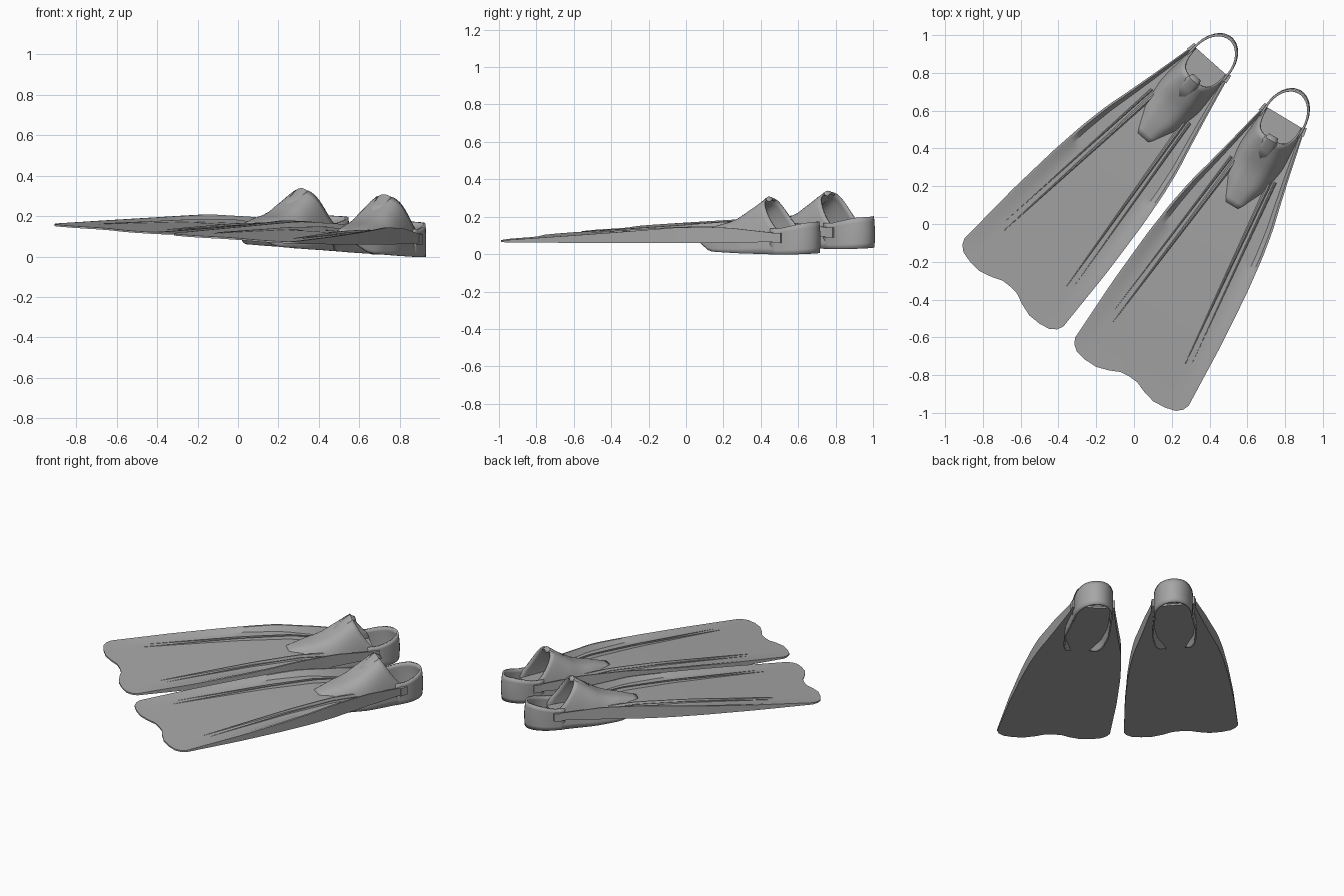
import bpy, bmesh, math
from mathutils import Vector

cube = bpy.data.objects.get("Cube")
if cube:
    bpy.data.objects.remove(cube, do_unlink=True)

# one rubber colour
rubber = bpy.data.materials.new("grey rubber")
rubber.use_nodes = True
grey = (0.38, 0.38, 0.38, 1)
rubber.diffuse_color = grey
rubber.node_tree.nodes["Principled BSDF"].inputs["Base Color"].default_value = grey


def table(*pairs):
    """Piecewise linear function through the given points."""
    def f(x):
        if x <= pairs[0][0]:
            return pairs[0][1]
        for (a, p), (b, q) in zip(pairs, pairs[1:]):
            if x <= b:
                return p + (q - p) * (x - a) / (b - a)
        return pairs[-1][1]
    return f


# Fin profiles against the distance s from the heel edge towards the tip
half_width = table((0, .125), (.25, .182), (.4, .218), (.55, .256), (.7, .283),
                   (.9, .308), (1.2, .333), (1.6, .352))
base = table((0, .09), (.6, .096), (1.6, .112))
rail = table((0, .135), (.28, .172), (.55, .18), (.88, .16), (1.14, .146), (1.6, .122))
skin = table((0, .102), (.2, .112), (.5, .145), (.8, .147), (1.2, .135), (1.6, .121))
tip = table((0, 1.598), (.15, 1.602), (.3, 1.625), (.5, 1.645), (.7, 1.642),
            (.86, 1.63), (.95, 1.605), (1, 1.57))
pocket_width = table((0, .113), (.25, .135), (.4, .12), (.54, .06))
pocket_base = table((0, .022), (.25, .032), (.45, .042), (.54, .095))
crown = table((.135, .315), (.2, .272), (.3, .212), (.36, .19), (.45, .17), (.54, .145))


def placer(origin, angle):
    """Map fin coordinates (along, across, up) to the leaning scene position."""
    c, k = math.cos(math.radians(angle)), math.sin(math.radians(angle))

    def place(s, u, z):
        x = origin[0] - s * c + u * k
        y = origin[1] - s * k - u * c
        return Vector((x, y, z - .06 * (.8 * x - .6 * y)))
    return place


def finish(name, bm, thickness=0, angle=35):
    bmesh.ops.recalc_face_normals(bm, faces=bm.faces)
    mesh = bpy.data.meshes.new(name)
    bm.to_mesh(mesh)
    bm.free()
    ob = bpy.data.objects.new(name, mesh)
    bpy.context.collection.objects.link(ob)
    mesh.materials.append(rubber)
    bpy.ops.object.select_all(action="DESELECT")
    ob.select_set(True)
    bpy.context.view_layer.objects.active = ob
    bpy.ops.object.shade_smooth_by_angle(angle=math.radians(angle))
    if thickness:
        mod = ob.modifiers.new("thickness", "SOLIDIFY")
        mod.thickness = thickness
        mod.offset = 0
    return ob


def grid(rows, closed=False):
    """Skin rows of points; closed rows form a tube with capped ends."""
    bm = bmesh.new()
    vs = [[bm.verts.new(p) for p in row] for row in rows]
    n = len(rows[0])
    for a, b in zip(vs, vs[1:]):
        for i in range(n if closed else n - 1):
            j = (i + 1) % n
            bm.faces.new((a[i], a[j], b[j], b[i]))
    if closed:
        for row in (vs[0], vs[-1]):
            for i in range(n // 2 - 1):
                bm.faces.new((row[i], row[i + 1], row[n - 2 - i], row[n - 1 - i]))
    return bm


def make_blade(side, place):
    half = [1, .955, .87, .7, .5, .3, .15]
    cols = [-t for t in half] + [0] + half[::-1]
    rows = []
    steps = 30
    for i in range(steps + 1):
        top, bottom = [], []
        for t in cols:
            s = tip(abs(t)) * i / steps
            u = t * half_width(s)
            # raised rails slope inwards to the thin skin
            z = rail(s) if abs(t) > .9 else skin(s)
            top.append(place(s, u, z))
            bottom.append(place(s, u, base(s)))
        rows.append(top + bottom[::-1])
    finish(side + "_blade", grid(rows, True))


def make_rib(name, place, start, end, width, height):
    rows = []
    steps = 12
    for i in range(steps + 1):
        f = i / steps
        s = start[0] + (end[0] - start[0]) * f
        u = start[1] + (end[1] - start[1]) * f
        w = width * (1 - .8 * f)
        z = skin(s)
        h = height * (1 - f) + .001
        rows.append([place(s, u - w, z - .004), place(s, u - w * .3, z + h),
                     place(s, u + w * .3, z + h), place(s, u + w, z - .004)])
    finish(name, grid(rows, True))


def make_pocket(side, place):
    # arched foot pocket with a scooped rear opening
    rows = []
    steps, arc = 14, 28
    for i in range(steps + 1):
        row = []
        for j in range(arc + 1):
            a = math.pi * j / arc
            c, k = math.cos(a), max(0, math.sin(a))
            rear = .135 * max(0, (k - .4) / .6) ** .7
            s = rear + (.54 - rear) * i / steps
            u = -math.copysign(abs(c) ** .6, c) * pocket_width(s)
            low = pocket_base(s)
            row.append(place(s, u, low + (crown(s) - low) * k))
        rows.append(row)
    finish(side + "_foot_pocket", grid(rows), .01, 50)

    # upright heel cup sweeping round the back
    path = [(.06, -.116), (.03, -.115)]
    for j in range(21):
        a = math.pi * j / 20
        path.append((-.158 * math.sin(a), -.114 * math.cos(a)))
    path += [(.03, .115), (.06, .116)]
    rows = []
    levels = 6
    for k in range(levels + 1):
        f = k / levels
        row = []
        for s, u in path:
            rim = .162 + .026 * min(1, max(0, -s) / .13)
            bulge = 1 + .04 * math.sin(math.pi * f) - .03 * f
            row.append(place(s * bulge if s < 0 else s, u, .022 + (rim - .022) * f))
        rows.append(row)
    finish(side + "_heel_cup", grid(rows), .012, 50)

    # narrow tongue rising over the instep
    rows = []
    for s, z, w in ((.115, .312, .025), (.14, .322, .036), (.2, .277, .045), (.27, .228, .04)):
        rows.append([place(s, w * t, z - .012 * t * t) for t in (-1, -.5, 0, .5, 1)])
    finish(side + "_tongue", grid(rows), .01, 50)


def make_block(name, place, sign):
    # strap anchor at the rear end of each rail
    rows = []
    for s in (-.012, .035):
        u = sign * (half_width(s) - .005)
        rows.append([place(s, u - .011, .138), place(s, u + .011, .138),
                     place(s, u + .011, .086), place(s, u - .011, .086)])
    finish(name, grid(rows, True))


fins = {"right": ((.408, .862), 48.3), "left": ((.797, .563), 59)}
for side, (origin, angle) in fins.items():
    place = placer(origin, angle)
    make_blade(side, place)
    make_pocket(side, place)
    for sign, edge in ((-1, "right"), (1, "left")):
        tag = side + "_fin_" + edge
        make_rib(tag + "_main_rib", place, (.3, sign * .105), (1.4, sign * .222), .015, .02)
        make_rib(tag + "_outer_rib", place, (.32, sign * .135), (1.36, sign * .25), .009, .012)
        make_block(tag + "_strap_anchor", place, sign)
